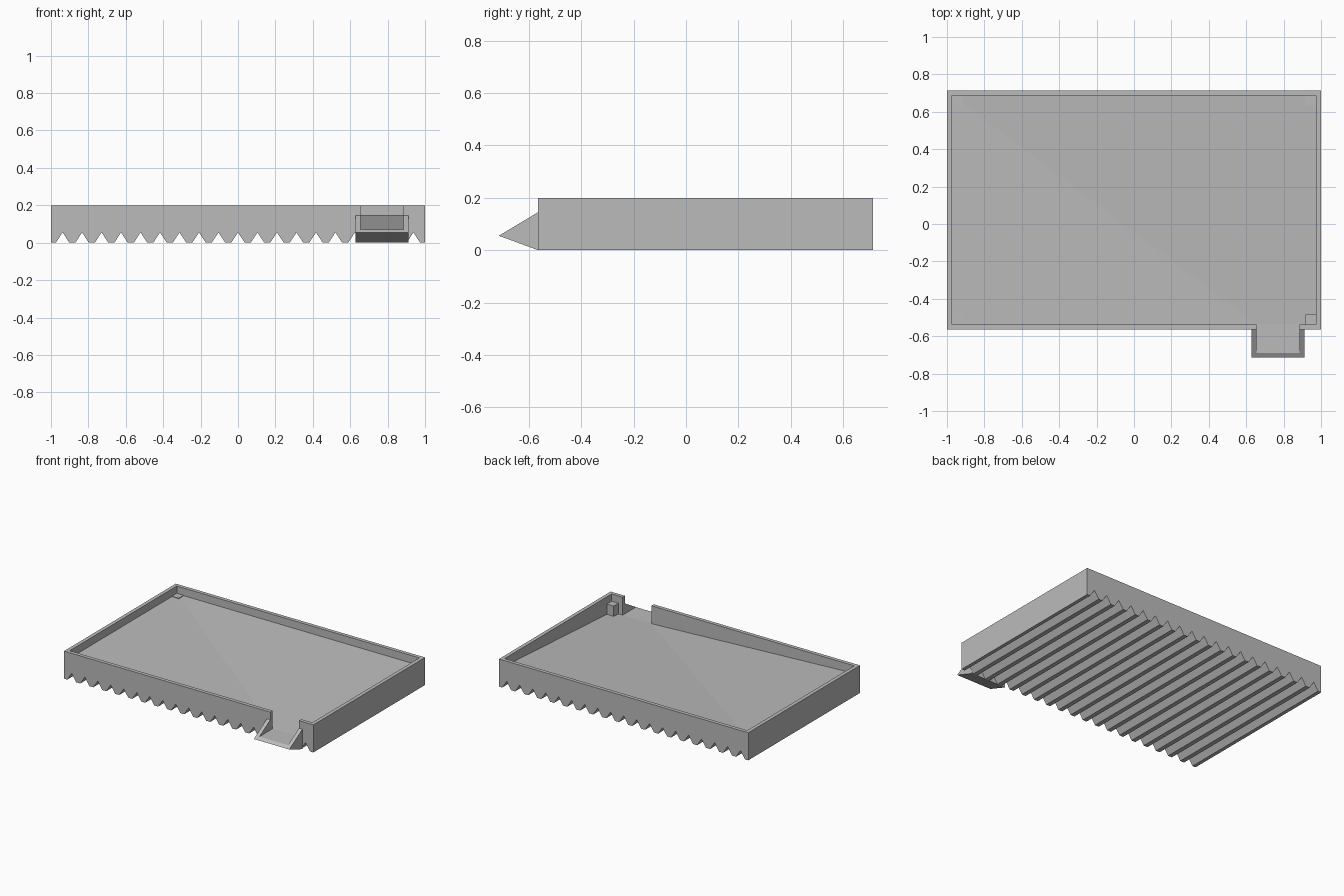
import bpy, bmesh

if "Cube" in bpy.data.objects:
    bpy.data.objects.remove(bpy.data.objects["Cube"], do_unlink=True)

grey = bpy.data.materials.new("plain_grey")
grey.use_nodes = True
grey.diffuse_color = (0.5, 0.5, 0.5, 1)
grey.node_tree.nodes["Principled BSDF"].inputs["Base Color"].default_value = (0.5, 0.5, 0.5, 1)

FRONT, BACK, TOP = -0.565, 0.715, 0.2
WALL, LOW, HIGH = 0.027, 0.07, 0.145
IN_X, IN_F, IN_B = 1 - WALL, FRONT + WALL, BACK - WALL


def make(name, bm):
    bmesh.ops.recalc_face_normals(bm, faces=bm.faces)
    mesh = bpy.data.meshes.new(name)
    bm.to_mesh(mesh)
    bm.free()
    mesh.materials.append(grey)
    ob = bpy.data.objects.new(name, mesh)
    bpy.context.collection.objects.link(ob)
    return ob


def prism(name, points, offset):
    """Closed solid from a flat outline pushed along an offset."""
    bm = bmesh.new()
    face = bm.faces.new([bm.verts.new(p) for p in points])
    out = bmesh.ops.extrude_face_region(bm, geom=[face], use_keep_orig=True)
    moved = [v for v in out["geom"] if isinstance(v, bmesh.types.BMVert)]
    bmesh.ops.translate(bm, vec=offset, verts=moved)
    return make(name, bm)


# Tray block with V grooves running front to back underneath
count, pitch, half, depth = 19, 0.1042, 0.036, 0.055
outline = [(-1, FRONT, TOP), (-1, FRONT, 0)]
for i in range(count):
    x = (i - (count - 1) / 2) * pitch
    outline += [(x - half, FRONT, 0), (x, FRONT, depth), (x + half, FRONT, 0)]
outline += [(1, FRONT, 0), (1, FRONT, TOP)]
tray = prism("tray", outline, (0, BACK - FRONT, 0))

# Wedge-shaped pouring spout
spout = prism("spout", [(0.628, FRONT, 0), (0.628, FRONT, HIGH), (0.628, -BACK, 0.055)],
              (0.284, 0, 0))

# Basin hollow: sloping floor draining into a channel through the front wall
ring = {"a": (-IN_X, IN_F, HIGH), "e": (0.655, IN_F, LOW), "g": (0.655, -0.8, LOW),
        "h": (0.885, -0.8, LOW), "f": (0.885, IN_F, LOW), "b": (IN_X, IN_F, LOW),
        "c": (IN_X, IN_B, HIGH), "d": (-IN_X, IN_B, HIGH)}
bm = bmesh.new()
low = {k: bm.verts.new(p) for k, p in ring.items()}
high = {k: bm.verts.new((p[0], p[1], 0.3)) for k, p in ring.items()}
for key in ("ade", "dfe", "dcf", "fcb", "efhg"):
    bm.faces.new([low[k] for k in key])
    bm.faces.new([high[k] for k in key])
keys = list(ring)
for k, n in zip(keys, keys[1:] + keys[:1]):
    bm.faces.new([low[k], low[n], high[n], high[k]])
cutter = make("basin_cutter", bm)
cutter.hide_render = True

for ob in (tray, spout):
    mod = ob.modifiers.new("basin", "BOOLEAN")
    mod.operation, mod.solver, mod.object = "DIFFERENCE", "EXACT", cutter
    bpy.context.view_layer.objects.active = ob
    bpy.ops.object.modifier_apply(modifier=mod.name)
bpy.data.objects.remove(cutter, do_unlink=True)

# Small square posts in the inner corners
size = 0.055
for side, sx in (("right", -1), ("left", 1)):
    for end, y, sy in (("front", IN_F, 1), ("back", IN_B, -1)):
        x0, x1, y1 = sx * IN_X, sx * (IN_X - size), y + sy * size
        z = LOW - 0.01
        prism(f"corner_post_{end}_{side}",
              [(x0, y, z), (x1, y, z), (x1, y1, z), (x0, y1, z)], (0, 0, HIGH + 0.003 - z))
        bpy.context.view_layer.update()
